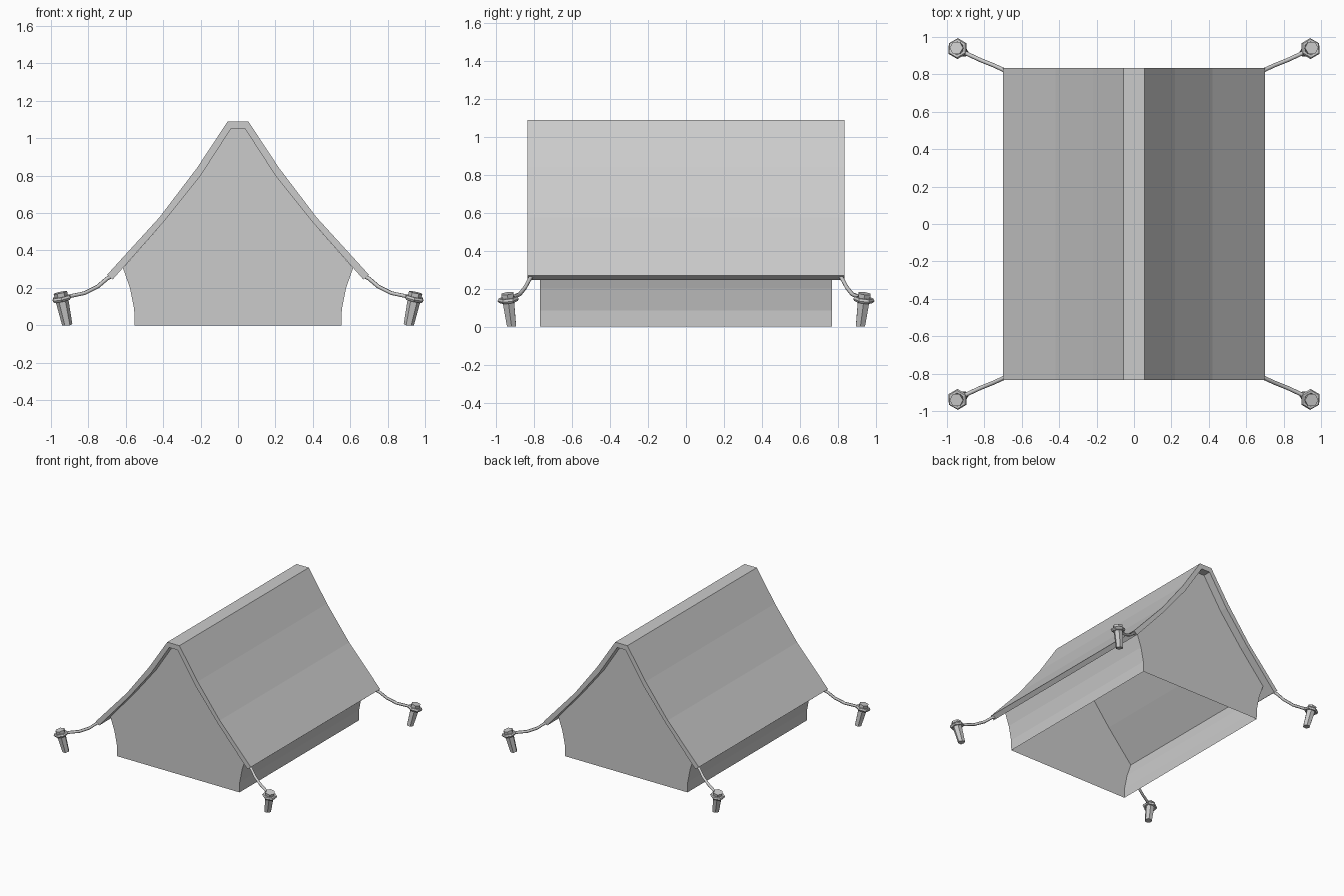
import bpy
import bmesh
from math import pi
from mathutils import Matrix, Vector

default = bpy.data.objects.get("Cube")
if default:
    bpy.data.objects.remove(default, do_unlink=True)

grey = bpy.data.materials.new("plain_grey")
grey.use_nodes = True
grey.diffuse_color = (0.6, 0.6, 0.6, 1)
grey.node_tree.nodes["Principled BSDF"].inputs["Base Color"].default_value = (0.6, 0.6, 0.6, 1)


def add_object(name, data):
    obj = bpy.data.objects.new(name, data)
    data.materials.append(grey)
    bpy.context.collection.objects.link(obj)
    return obj


def mesh_object(name, bm):
    bmesh.ops.recalc_face_normals(bm, faces=bm.faces)
    mesh = bpy.data.meshes.new(name)
    bm.to_mesh(mesh)
    bm.free()
    return add_object(name, mesh)


def mirrored(points):
    """Right half of a profile, listed top down, continued by its mirror image."""
    return [(-x, z) for x, z in reversed(points)] + points


def sweep(bm, profile, half_length):
    """Run an open profile along y; return the front and back vertices."""
    ends = [[bm.verts.new((x, y, z)) for x, z in profile]
            for y in (-half_length, half_length)]
    front, back = ends
    for i in range(len(profile) - 1):
        bm.faces.new((front[i], front[i + 1], back[i + 1], back[i]))
    return front, back


roof_outer = [(0.055, 1.09), (0.22, 0.84), (0.42, 0.577), (0.70, 0.27)]
roof_inner = [(0.038, 1.05), (0.2, 0.8), (0.4, 0.55), (0.67, 0.245)]
wall_side = [(0.615, 0.306), (0.578, 0.2), (0.555, 0.085), (0.553, 0)]

# Roof sheet: a thick bent slab
bm = bmesh.new()
outer = sweep(bm, mirrored(roof_outer), 0.835)
inner = sweep(bm, mirrored(roof_inner), 0.835)
for o, n in zip(outer, inner):
    for i in range(len(o) - 1):
        bm.faces.new((o[i], o[i + 1], n[i + 1], n[i]))
for i in (0, -1):
    bm.faces.new((outer[0][i], outer[1][i], inner[1][i], inner[0][i]))
mesh_object("roof_sheet", bm)

# Tent walls: thin side sheets and gable ends, open underneath
bm = bmesh.new()
for side in (-1, 1):
    sweep(bm, [(side * x, z) for x, z in wall_side], 0.77)
for y in (-0.77, 0.77):
    bm.faces.new([bm.verts.new((x, y, z))
                  for x, z in mirrored(roof_inner[:-1] + wall_side)])
bmesh.ops.remove_doubles(bm, verts=bm.verts, dist=0.0001)
mesh_object("tent_walls", bm)

# Guy ropes and pegs at the four corners
rope_path = [(0.675, 0.815, 0.262), (0.70, 0.825, 0.25), (0.75, 0.848, 0.207),
             (0.82, 0.876, 0.172), (0.90, 0.913, 0.155)]
peg_foot = Vector((0.913, 0.92, 0))
peg_head = Vector((0.95, 0.942, 0.175))

for sx, x_name in ((-1, "right"), (1, "left")):
    for sy, y_name in ((-1, "front"), (1, "back")):
        corner = f"{y_name}_{x_name}"

        # Rope
        curve = bpy.data.curves.new(f"rope_{corner}", "CURVE")
        curve.dimensions = "3D"
        curve.bevel_depth = 0.011
        curve.bevel_resolution = 1
        curve.use_fill_caps = True
        spline = curve.splines.new("POLY")
        spline.points.add(len(rope_path) - 1)
        for point, (x, y, z) in zip(spline.points, rope_path):
            point.co = (sx * x, sy * y, z, 1)
        add_object(f"rope_{corner}", curve)

        # Leaning six-sided peg
        flip = Vector((sx, sy, 1))
        foot, head = peg_foot * flip, peg_head * flip
        axis = head - foot
        lean = axis.to_track_quat("Z", "Y").to_matrix().to_4x4()
        turn = lean @ Matrix.Rotation(pi / 2, 4, "Z")
        bm = bmesh.new()
        bmesh.ops.create_cone(bm, cap_ends=True, segments=6, radius1=0.028,
                              radius2=0.037, depth=axis.length,
                              matrix=Matrix.Translation((foot + head) / 2) @ turn)
        for v in bm.verts:
            v.co.z = max(v.co.z, 0)
        mesh_object(f"peg_{corner}", bm)

        # Rope loop around the peg
        bpy.ops.mesh.primitive_torus_add(major_segments=6, minor_segments=6,
                                         major_radius=0.043, minor_radius=0.0135)
        loop = bpy.context.object
        loop.name = f"rope_loop_{corner}"
        loop.matrix_world = Matrix.Translation(foot + axis * 0.81) @ turn
        loop.data.materials.append(grey)
